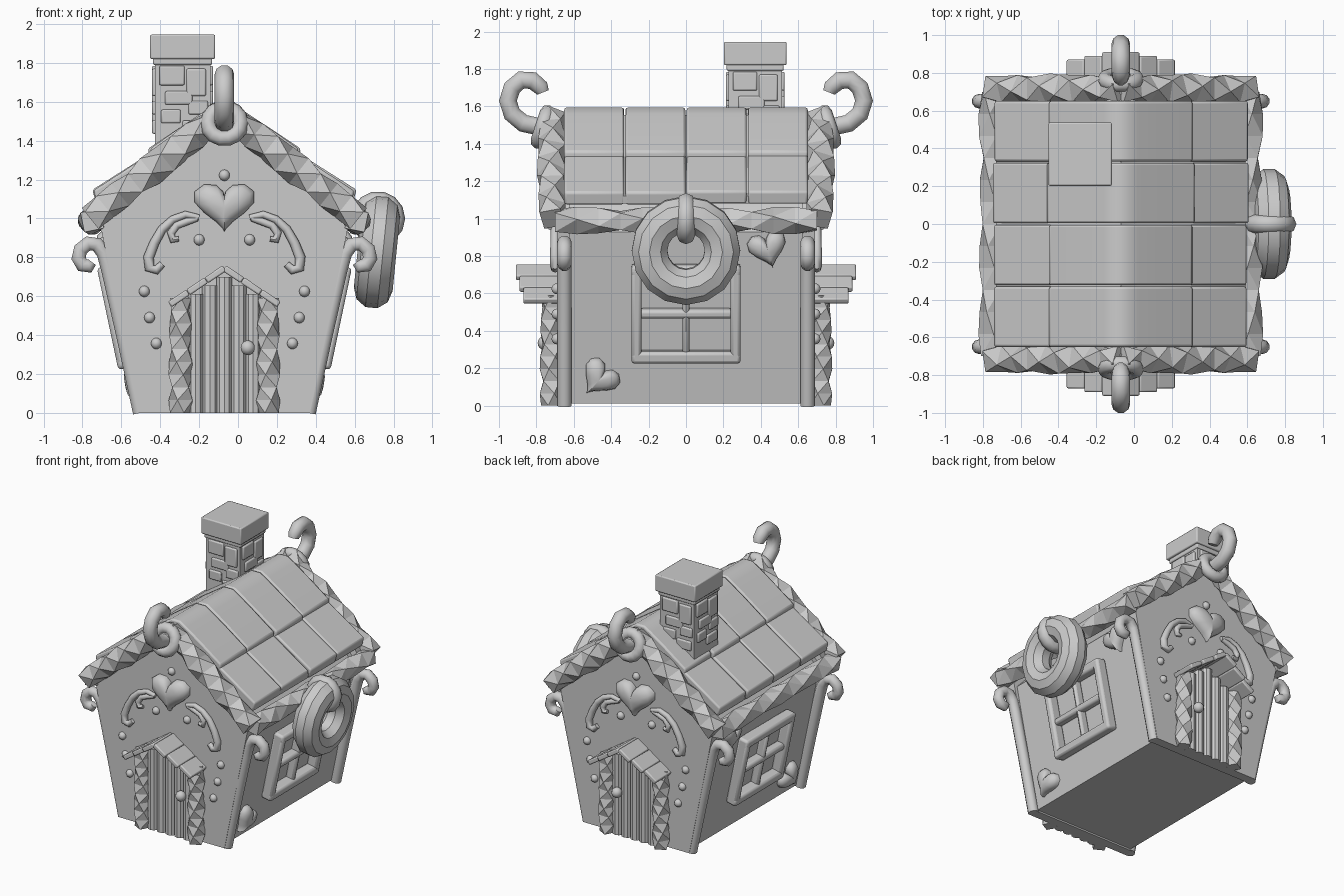
import bpy, bmesh, math, random
from mathutils import Matrix, Vector as V

if "Cube" in bpy.data.objects:
    bpy.data.objects.remove(bpy.data.objects["Cube"])

CX = -0.07  # the house is symmetric about this x; parts are built around 0
random.seed(4)


def finish(name, bm, mirror="", bevel=0, smooth=35):
    """Mirror the geometry over the given axes and make an object."""
    for axis in mirror:
        s = V((-1, 1, 1)) if axis == "x" else V((1, -1, 1))
        d = bmesh.ops.duplicate(bm, geom=bm.verts[:] + bm.edges[:] + bm.faces[:])["geom"]
        bmesh.ops.scale(bm, vec=s, verts=[g for g in d if isinstance(g, bmesh.types.BMVert)])
    bmesh.ops.recalc_face_normals(bm, faces=bm.faces[:])
    me = bpy.data.meshes.new(name)
    bm.to_mesh(me)
    bm.free()
    if smooth:
        me.polygons.foreach_set("use_smooth", [True] * len(me.polygons))
        me.set_sharp_from_angle(angle=math.radians(smooth))
    ob = bpy.data.objects.new(name, me)
    ob.location.x = CX
    bpy.context.collection.objects.link(ob)
    if bevel:
        m = ob.modifiers.new("bevel", "BEVEL")
        m.width, m.segments, m.limit_method = bevel, 2, "ANGLE"
        m.angle_limit = math.radians(40)
    return ob


def box(bm, c, size, mat=Matrix()):
    bmesh.ops.create_cube(bm, size=1, matrix=mat @ Matrix.Translation(c) @ Matrix.Diagonal((*size, 1)))


def ball(bm, c, r):
    bmesh.ops.create_uvsphere(bm, u_segments=10, v_segments=8, radius=r, matrix=Matrix.Translation(c))


def prism(bm, pts, y0, y1):
    """Extrude an x-z outline along y."""
    a, b = ([bm.verts.new((x, y, z)) for x, z in pts] for y in (y0, y1))
    bm.faces.new(a)
    bm.faces.new(b[::-1])
    for i in range(len(pts)):
        j = (i + 1) % len(pts)
        bm.faces.new((a[i], b[i], b[j], a[j]))


def sweep(bm, pts, r, n=8, ref=(0, 1, 0), twist=0, closed=False):
    """Tube along points; r may be a list; twist turns the section at each step."""
    pts, ref, rings, m = [V(p) for p in pts], V(ref), [], len(pts)
    for i, p in enumerate(pts):
        a = pts[(i - 1) % m] if closed else pts[max(i - 1, 0)]
        b = pts[(i + 1) % m] if closed else pts[min(i + 1, m - 1)]
        t = (b - a).normalized()
        u = (ref - t * ref.dot(t)).normalized()
        w = t.cross(u)
        ri = r[i] if isinstance(r, list) else r
        angs = [2 * math.pi * k / n + twist * i for k in range(n)]
        rings.append([bm.verts.new(p + (u * math.cos(g) + w * math.sin(g)) * ri) for g in angs])
    for i in range(m if closed else m - 1):
        A, B = rings[i], rings[(i + 1) % m]
        for k in range(n):
            bm.faces.new((A[k], A[(k + 1) % n], B[(k + 1) % n], B[k]))
    if not closed:
        bm.faces.new(rings[0])
        bm.faces.new(rings[-1])


def rope(bm, p, q, r, steps, n=4, twist=0.6):
    p, q = V(p), V(q)
    sweep(bm, [p.lerp(q, i / steps) for i in range(steps + 1)],
          [r * random.uniform(0.9, 1.08) for _ in range(steps + 1)], n, (0.3, 1, 0.2), twist)
    bmesh.ops.triangulate(bm, faces=bm.faces[:])


def torus(bm, mat, R, r, N, n):
    ring = [mat @ V((R * math.cos(2 * math.pi * i / N), R * math.sin(2 * math.pi * i / N), 0)) for i in range(N)]
    sweep(bm, ring, r, n, mat.to_3x3() @ V((0, 0, 1)), closed=True)


def heart(bm, mat, w, h, d):
    """Puffed heart in the local x-z plane, bulging to -y."""
    rings = []
    for s, y in ((1, 0.03), (1, -0.3 * d), (0.85, -0.7 * d), (0.5, -0.95 * d)):
        ring = []
        for k in range(18):
            t = 2 * math.pi * k / 18
            x = math.sin(t) ** 3
            z = (13 * math.cos(t) - 5 * math.cos(2 * t) - 2 * math.cos(3 * t) - math.cos(4 * t) + 2.5) / 14.5
            ring.append(bm.verts.new(mat @ V((x * w * s, y, z * h * s))))
        rings.append(ring)
    for A, B in zip(rings, rings[1:]):
        for k in range(18):
            bm.faces.new((A[k], A[(k + 1) % 18], B[(k + 1) % 18], B[k]))
    tip = bm.verts.new(mat @ V((0, -d, 0)))
    for k in range(18):
        bm.faces.new((rings[-1][k], rings[-1][(k + 1) % 18], tip))
    bm.faces.new(rings[0])


new = bmesh.new
T, R = Matrix.Translation, Matrix.Rotation
YF = -0.69                      # front wall plane
TILT = math.atan(0.21)          # outward lean of the side walls
WALL = T((0.42, 0, 0)) @ R(TILT, 4, "Y")   # side wall frame: x outward, z up the wall

# walls: core and the two gable panels
half = [(0.44, 0), (0.635, 0.95), (0.53, 1.06), (0.4, 1.22), (0.2, 1.39), (0, 1.5)]
outline = half + [(-x, z) for x, z in half[-2::-1]]
bm = new(); prism(bm, [(x * 0.955, max(z - 0.02, 0.012)) for x, z in outline], -0.63, 0.63); finish("house_core", bm)
bm = new(); prism(bm, outline, YF, -0.62); finish("gable_walls", bm, "y")

# corner poles with curled tops
bm = new()
pole = [(0.433, 0), (0.52, 0.4), (0.595, 0.73), (0.62, 0.82), (0.655, 0.866), (0.7, 0.872), (0.74, 0.84),
        (0.75, 0.795), (0.73, 0.76), (0.695, 0.755), (0.68, 0.775)]
sweep(bm, [(x, -0.65, z) for x, z in pole], [0.039] * 9 + [0.037, 0.025], 10)
finish("corner_poles", bm, "xy", smooth=50)

# roof: base slab, wrapped ridge tiles, lower tiles
bm = new()
prism(bm, [(0, 1.555), (0.66, 1.12), (0.65, 1.08), (0, 1.51), (-0.65, 1.08), (-0.66, 1.12)], -0.64, 0.64)
finish("roof_base", bm)
bm = new()
low = new()
for i in range(4):
    y = -0.655 + i * 0.3275
    j = random.uniform(-0.008, 0.008)
    top = [(0.38 + j, 1.305), (0.385 + j, 1.36), (0.2, 1.487), (0.09, 1.56), (0.035, 1.594)]
    prism(bm, top + [(-x, z) for x, z in top[::-1]] + [(0, 1.535)], y + 0.004, y + 0.3235)
    for s in (1, -1):
        k = random.uniform(-0.008, 0.008)
        prism(low, [(s * x, z + k / 2) for x, z in
                    ((0.34, 1.36), (0.675 + k, 1.145), (0.655 + k, 1.075), (0.33, 1.29))], y + 0.004, y + 0.3235)
finish("ridge_tiles", bm, bevel=0.012)
finish("lower_tiles", low, bevel=0.012)

# twisted icing trim on gables and eaves
bm = new()
rope(bm, (0, -0.715, 1.55), (0.69, -0.715, 1.0), 0.08, 9)
finish("gable_trim", bm, "xy", smooth=0)
bm = new()
rope(bm, (0.68, -0.7, 0.99), (0.68, 0.7, 0.99), 0.07, 12, 4, 0.5)
finish("eave_trim", bm, "x", smooth=0)

# ridge hooks with a ring at their base
bm = new()
hook = [(-0.68, 1.51), (-0.78, 1.49), (-0.87, 1.51), (-0.93, 1.56), (-0.952, 1.63), (-0.93, 1.7),
        (-0.88, 1.742), (-0.82, 1.738), (-0.775, 1.7), (-0.765, 1.675)]
sweep(bm, [(0, y, z) for y, z in hook], [0.05] * 8 + [0.045, 0.035], 10, (1, 0, 0))
torus(bm, T((0, -0.765, 1.49)) @ R(math.radians(72), 4, "X"), 0.083, 0.042, 14, 8)
finish("ridge_hooks", bm, "y", smooth=50)

# door planks, knob, twisted posts and stepped canopy
bm = new()
for i in range(5):
    u = -0.148 + i * 0.074
    sweep(bm, [(u, YF - 0.005, 0), (u, YF - 0.005, 0.70 - 0.6 * abs(u))], 0.042, 10)
finish("door_planks", bm, "y")
bm = new(); ball(bm, (0.12, -0.755, 0.335), 0.038); finish("door_knobs", bm, "y", smooth=60)
bm = new(); rope(bm, (0.225, -0.72, 0), (0.225, -0.72, 0.59), 0.06, 9, 4, 0.55)
finish("door_posts", bm, "xy", smooth=0)
bm = new()
for i in range(3):
    d = 0.25 - i * 0.02
    box(bm, (0, 0, 0), (0.112, d, 0.034),
        T((0.046 + 0.094 * i, -0.66 - d / 2, 0.713 - 0.062 * i)) @ R(math.radians(34), 4, "Y"))
finish("door_canopy", bm, "xy", bevel=0.008)

# gable decoration: heart, scrolls and dots
bm = new(); heart(bm, T((0, YF, 1.055)), 0.16, 0.125, 0.075); finish("gable_hearts", bm, "y", smooth=50)
bm = new()
outer = [(0.13, 1.005), (0.2, 1.02), (0.265, 0.995), (0.32, 0.945), (0.36, 0.875), (0.39, 0.8), (0.385, 0.745),
         (0.35, 0.735), (0.32, 0.765)]
inner = [(0.14, 1.0), (0.19, 0.985), (0.245, 0.965), (0.275, 0.925), (0.265, 0.89), (0.235, 0.895)]
sweep(bm, [(x, YF - 0.01, z) for x, z in outer], [0.015, 0.019, 0.021, 0.023, 0.025, 0.027, 0.027, 0.024, 0.018], 8)
sweep(bm, [(x, YF - 0.01, z) for x, z in inner], [0.015, 0.019, 0.02, 0.021, 0.02, 0.014], 8)
finish("scrolls", bm, "xy", smooth=50)
bm = new()
for u, z in ((0.13, 0.89), (0.412, 0.625), (0.385, 0.49), (0.35, 0.357)):
    ball(bm, (u, YF, z), 0.029)
finish("side_dots", bm, "xy", smooth=60)
bm = new(); ball(bm, (0, YF, 1.222), 0.029); finish("top_dots", bm, "y", smooth=60)

# side windows
bm = new()
for y in (-0.265, 0.265):
    box(bm, (0.035, y, 0.51), (0.085, 0.055, 0.53), WALL)
for z in (0.275, 0.745):
    box(bm, (0.035, 0, z), (0.085, 0.585, 0.065), WALL)
box(bm, (0.028, 0, 0.51), (0.07, 0.035, 0.45), WALL)
box(bm, (0.028, 0, 0.51), (0.07, 0.5, 0.05), WALL)
finish("window_frames", bm, "x", bevel=0.018)

# wall hearts on both sides
bm = new()
for y, z, a in ((-0.47, 0.145, 40), (0.44, 0.85, -15)):
    heart(bm, WALL @ T((0, y, z)) @ R(math.radians(90), 4, "Z") @ R(math.radians(a), 4, "Y"), 0.105, 0.095, 0.06)
finish("wall_hearts", bm, "x", smooth=50)

# wreath hanging on the right side with its loop
bm = new()
torus(bm, T((0.785, 0, 0.83)) @ R(0.1, 4, "Y") @ R(math.pi / 2, 4, "Y"), 0.195, 0.1, 16, 10)
finish("wreath", bm)
bm = new()
torus(bm, T((0.79, 0, 1.0)) @ R(math.pi / 2, 4, "X"), 0.09, 0.05, 14, 8)
finish("wreath_loop", bm, smooth=50)

# chimney: shaft, cap and raised bricks
C = T((-0.215, 0.37, 0))
bm = new(); box(bm, (0, 0, 1.53), (0.285, 0.285, 0.6), C); finish("chimney_shaft", bm)
bm = new()
box(bm, (0, 0, 1.883), (0.335, 0.335, 0.125), C)
box(bm, (0, 0, 1.81), (0.305, 0.305, 0.04), C)
finish("chimney_cap", bm, bevel=0.008)
bm = new()
for k in range(4):
    for u, z, w, h in ((-0.055, 1.735, 0.13, 0.1), (0.07, 1.7, 0.1, 0.14), (-0.06, 1.525, 0.1, 0.07),
                       (-0.02, 1.62, 0.14, 0.07), (0.08, 1.57, 0.1, 0.07), (0.06, 1.47, 0.12, 0.07)):
        box(bm, (u, -0.142, z), (w, 0.03, h), C @ R(k * math.pi / 2, 4, "Z"))
finish("chimney_bricks", bm, bevel=0.008)
